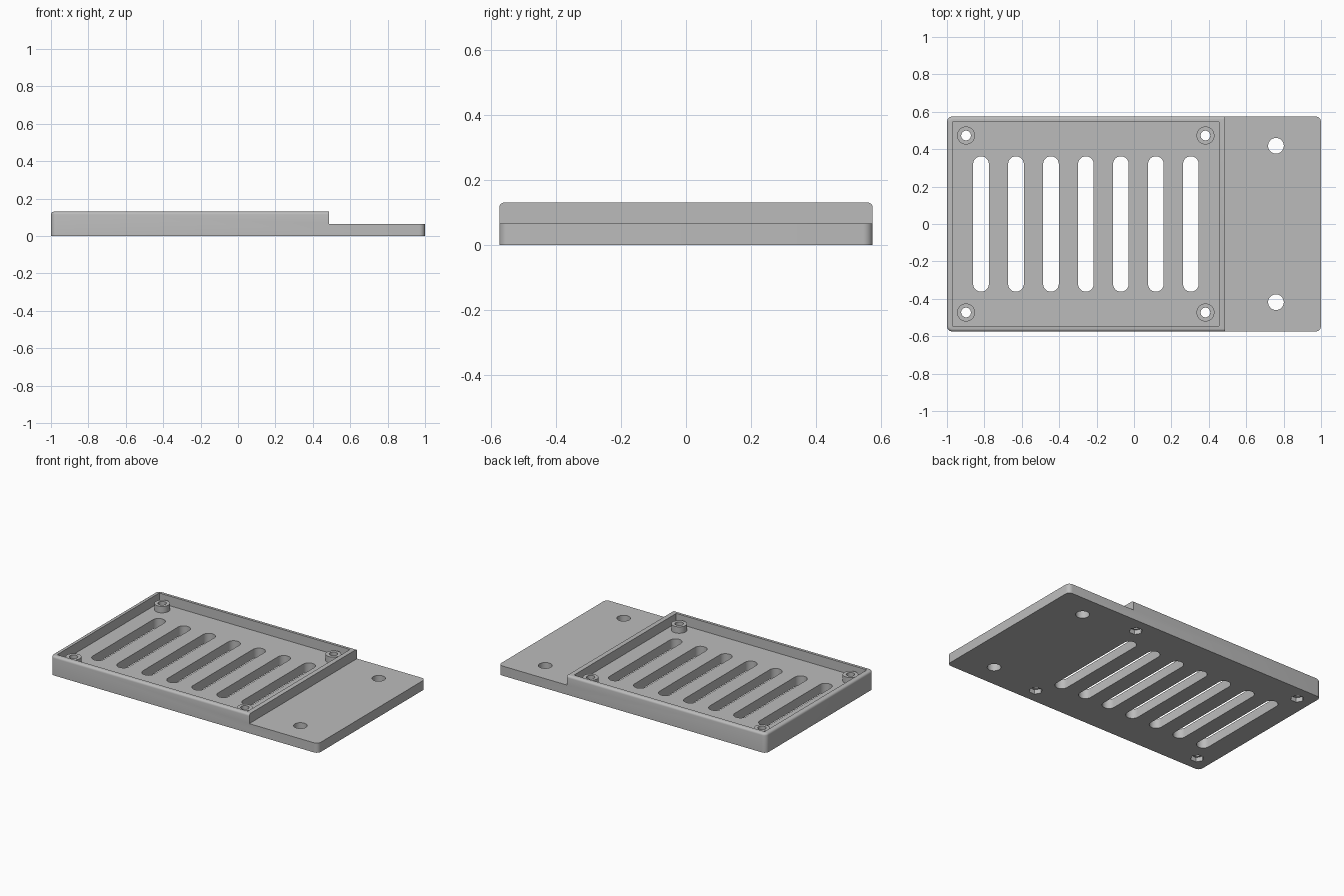
import bpy, bmesh, math
from mathutils import Vector

if "Cube" in bpy.data.objects:
    bpy.data.objects.remove(bpy.data.objects["Cube"], do_unlink=True)

grey = bpy.data.materials.new("plain grey")
grey.use_nodes = True
grey.diffuse_color = (0.5, 0.5, 0.5, 1)
grey.node_tree.nodes["Principled BSDF"].inputs["Base Color"].default_value = grey.diffuse_color

LENGTH, HALF_W, STEP_X = 2.0, 0.575, 0.487
FLOOR, TOP = 0.065, 0.13
corners = [(x, y) for x in (-0.898, 0.382) for y in (-0.473, 0.473)]
mounts = [(0.759, y) for y in (-0.418, 0.418)]


def finish(name, bm):
    bmesh.ops.recalc_face_normals(bm, faces=bm.faces)
    mesh = bpy.data.meshes.new(name)
    bm.to_mesh(mesh)
    bm.free()
    mesh.materials.append(grey)
    obj = bpy.data.objects.new(name, mesh)
    bpy.context.collection.objects.link(obj)
    return obj


def prism(bm, outline, z0, z1):
    face = bm.faces.new([bm.verts.new((x, y, z0)) for x, y in outline])
    side = bmesh.ops.extrude_face_region(bm, geom=[face])["geom"]
    for v in side:
        if isinstance(v, bmesh.types.BMVert):
            v.co.z = z1


def rectangle(x0, x1, y0, y1):
    return [(x0, y0), (x1, y0), (x1, y1), (x0, y1)]


def capsule(x, y, r, half=0.0, sides=32):
    """Circle or hexagon, stretched along y when half is set."""
    pts = []
    for i in range(sides):
        a = 2 * math.pi * (i + (0.5 if half else 0)) / sides
        s = math.sin(a)
        pts.append((x + r * math.cos(a), y + r * s + math.copysign(half, s)))
    return pts


def combine(target, outlines, z0, z1, operation="DIFFERENCE"):
    bm = bmesh.new()
    for outline in outlines:
        prism(bm, outline, z0, z1)
    tool = finish("tool", bm)
    tool.hide_render = True
    mod = target.modifiers.new("shape", "BOOLEAN")
    mod.operation, mod.object, mod.solver = operation, tool, "EXACT"
    bpy.ops.object.select_all(action="DESELECT")
    target.select_set(True)
    bpy.context.view_layer.objects.active = target
    bpy.ops.object.modifier_apply(modifier=mod.name)
    bpy.data.objects.remove(tool, do_unlink=True)


# Block with rounded corners and a soft top edge
bm = bmesh.new()
prism(bm, rectangle(-LENGTH / 2, LENGTH / 2, -HALF_W, HALF_W), 0, TOP)
upright = [e for e in bm.edges if abs(e.verts[0].co.z - e.verts[1].co.z) > 0.1]
bmesh.ops.bevel(bm, geom=upright, offset=0.03, segments=6, profile=0.5, affect="EDGES")
rim = [e for e in bm.edges if all(v.co.z > TOP - 0.001 for v in e.verts)]
bmesh.ops.bevel(bm, geom=rim, offset=0.015, segments=4, profile=0.5, affect="EDGES")
tray = finish("vented_tray", bm)

# Low mounting flange and the tray recess
combine(tray, [rectangle(STEP_X, 1.2, -1, 1)], FLOOR, 0.3)
combine(tray, [rectangle(-0.97, 0.455, -0.545, 0.545)], FLOOR, 0.3)

# Corner standoffs
combine(tray, [capsule(x, y, 0.048) for x, y in corners], 0.04, 0.108, "UNION")

# Vent slots, mounting holes, screw holes and nut pockets
slots = [capsule(-0.818 + 0.187 * i, 0, 0.042, 0.32) for i in range(7)]
combine(tray, slots + [capsule(x, y, 0.042) for x, y in mounts], -0.1, 0.3)
combine(tray, [capsule(x, y, 0.026) for x, y in corners], -0.1, 0.3)
combine(tray, [capsule(x, y, 0.042, sides=6) for x, y in corners], -0.1, 0.03)

bpy.ops.object.shade_smooth_by_angle(angle=math.radians(30))
